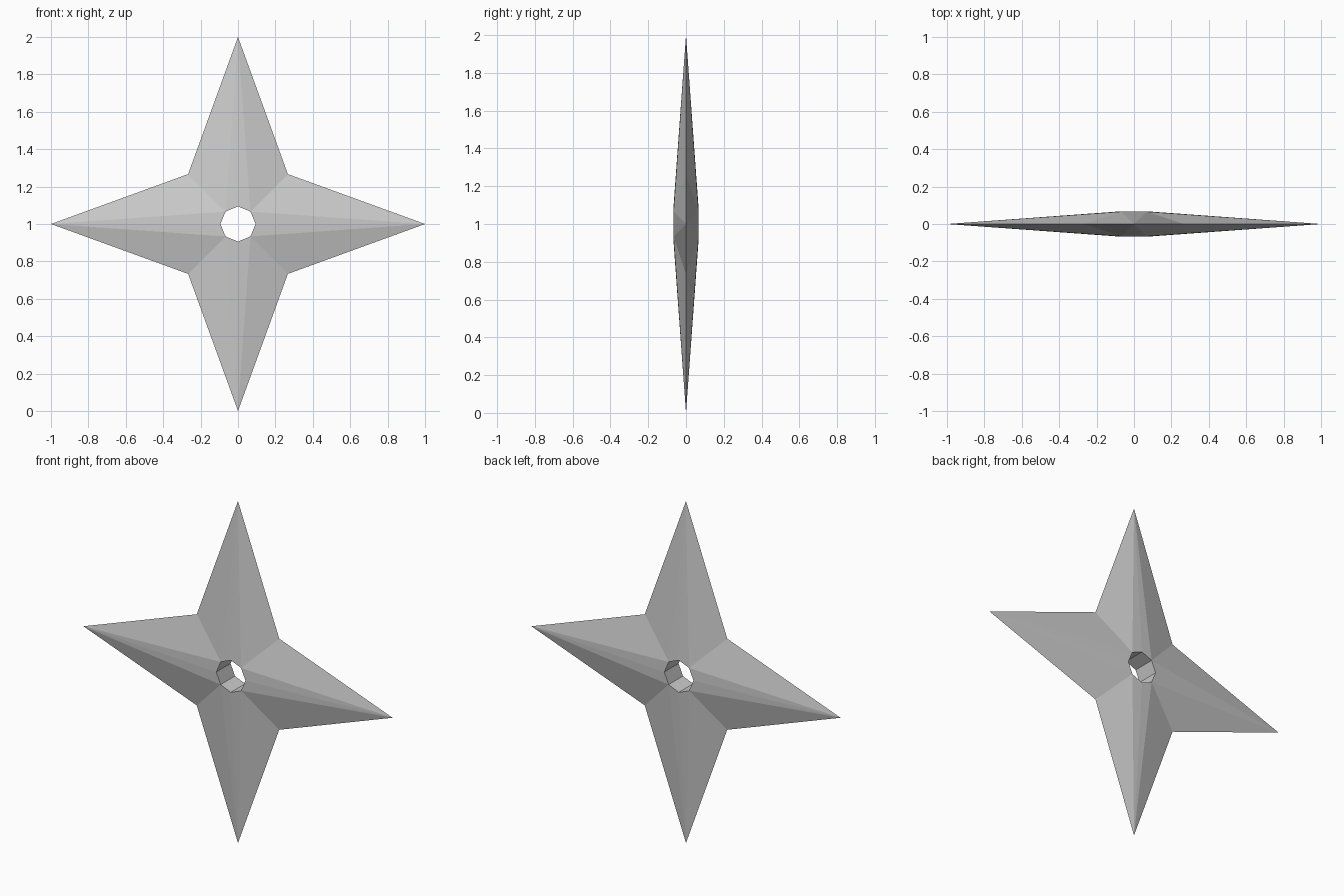
import bpy, bmesh, math

if "Cube" in bpy.data.objects:
    bpy.data.objects.remove(bpy.data.objects["Cube"])

TIP, VALLEY, HOLE, HALF_THICK = 1.0, 0.377, 0.094, 0.066

steel = bpy.data.materials.new("light_grey_steel")
steel.diffuse_color = (0.6, 0.6, 0.6, 1)
steel.use_nodes = True
steel.node_tree.nodes["Principled BSDF"].inputs["Base Color"].default_value = steel.diffuse_color

bm = bmesh.new()


def ring(radii, y):
    """Eight points around the hole axis, alternating between the given radii."""
    return [bm.verts.new((radii[i % 2] * math.cos(i * math.pi / 4), y,
                          1 + radii[i % 2] * math.sin(i * math.pi / 4)))
            for i in range(8)]


# Sharp outer edge: four tips with valleys between them
edge = ring((TIP, VALLEY), 0)
# Octagonal hole rims on the front and back
front = ring((HOLE, HOLE), -HALF_THICK)
back = ring((HOLE, HOLE), HALF_THICK)

for i in range(8):
    j = (i + 1) % 8
    tip, valley = (i, j) if i % 2 == 0 else (j, i)
    # Narrow ridge facet and broad blade facet on each side
    for rim in (front, back):
        bm.faces.new((edge[tip], rim[tip], rim[valley]))
        bm.faces.new((edge[tip], rim[valley], edge[valley]))
    # Hole wall
    bm.faces.new((front[i], front[j], back[j], back[i]))

bmesh.ops.recalc_face_normals(bm, faces=bm.faces)
mesh = bpy.data.meshes.new("throwing_star")
bm.to_mesh(mesh)
bm.free()
mesh.materials.append(steel)
star = bpy.data.objects.new("throwing_star", mesh)
bpy.context.collection.objects.link(star)
